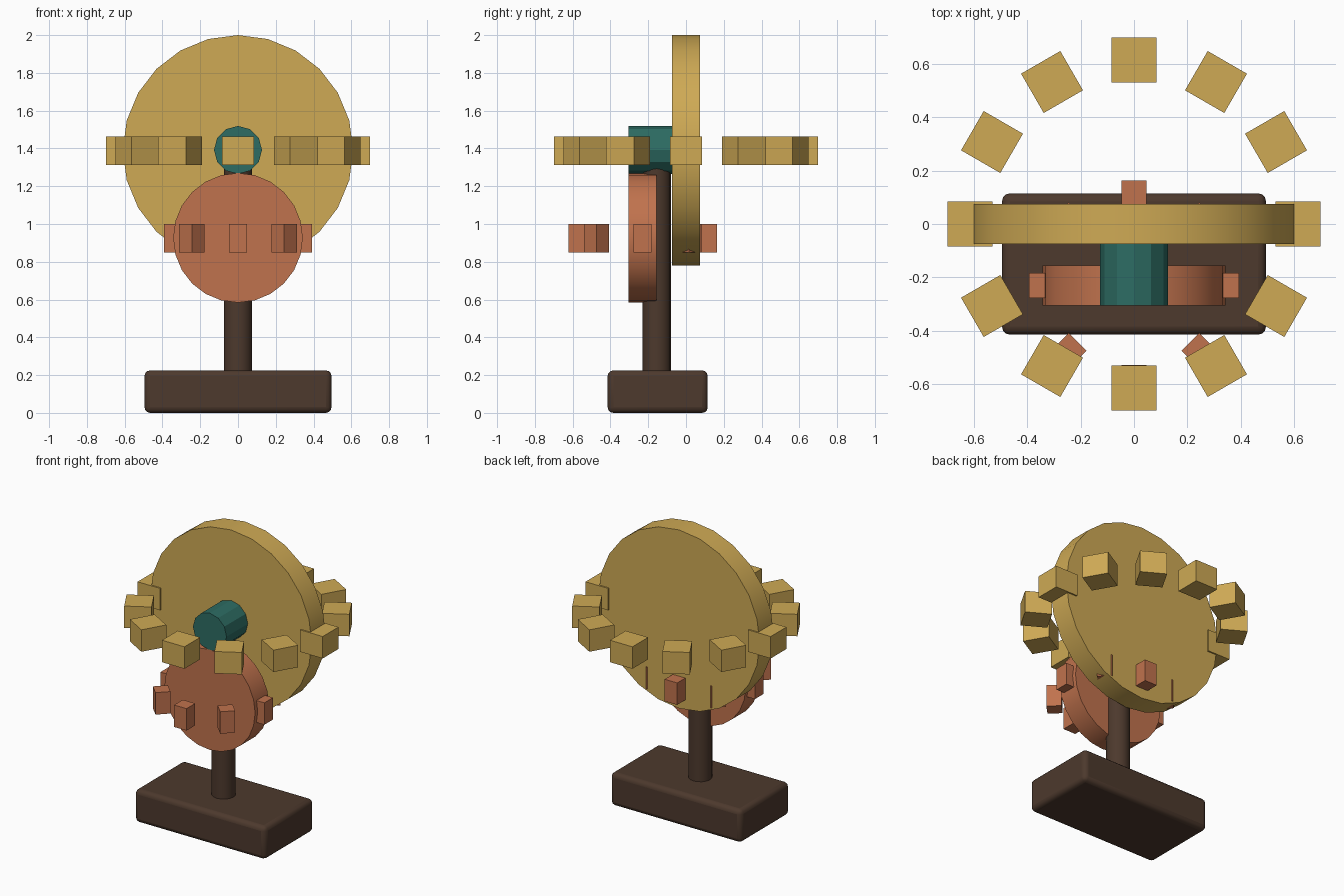
import bpy
import math
from mathutils import Matrix

cube = bpy.data.objects.get("Cube")
if cube:
    bpy.data.objects.remove(cube, do_unlink=True)


def material(name, rgb):
    mat = bpy.data.materials.new(name)
    mat.use_nodes = True
    mat.diffuse_color = (*rgb, 1)
    mat.node_tree.nodes["Principled BSDF"].inputs["Base Color"].default_value = (*rgb, 1)
    return mat


brass = material("brass", (0.62, 0.40, 0.09))
copper = material("copper", (0.53, 0.17, 0.075))
teal = material("teal", (0.026, 0.15, 0.125))
wood = material("dark wood", (0.074, 0.041, 0.026))


def finish(name, mat):
    obj = bpy.context.object
    obj.name = name
    obj.data.materials.append(mat)
    return obj


def box(name, center, size, mat, turn=0):
    bpy.ops.mesh.primitive_cube_add(size=1, location=center, rotation=(0, 0, turn))
    obj = finish(name, mat)
    obj.data.transform(Matrix.Diagonal((*size, 1)))
    return obj


def cylinder(name, center, radius, depth, sides, mat, upright=False):
    tilt = 0 if upright else math.pi / 2
    bpy.ops.mesh.primitive_cylinder_add(vertices=sides, radius=radius, depth=depth,
                                        location=center, rotation=(tilt, 0, 0))
    obj = finish(name, mat)
    bpy.ops.object.shade_smooth_by_angle(angle=math.radians(28))
    return obj


def tooth_ring(name, center, radius, count, size, mat):
    cx, cy, cz = center
    for i in range(count):
        a = math.tau * i / count
        spot = (cx + radius * math.cos(a), cy + radius * math.sin(a), cz)
        box(f"{name}_{i + 1}", spot, size, mat, a)


# Stand: rounded base block and post
base = box("base", (0, -0.15, 0.1125), (0.99, 0.53, 0.225), wood)
bevel = base.modifiers.new("rounded edges", 'BEVEL')
bevel.width = 0.03
bevel.segments = 3
bpy.ops.object.shade_smooth_by_angle(angle=math.radians(35))
cylinder("post", (0, -0.155, 0.75), 0.075, 1.1, 16, wood, upright=True)

# Large wheel with its horizontal ring of teeth
cylinder("large_wheel", (0, 0, 1.39), 0.61, 0.15, 24, brass)
tooth_ring("large_tooth", (0, 0, 1.387), 0.615, 12, (0.17, 0.17, 0.15), brass)

# Small wheel with its horizontal ring of teeth
cylinder("small_wheel", (0, -0.23, 0.927), 0.343, 0.15, 24, copper)
tooth_ring("small_tooth", (0, -0.23, 0.925), 0.346, 8, (0.094, 0.094, 0.15), copper)

# Axle hub joining the large wheel to the post
cylinder("axle_hub", (0, -0.1525, 1.392), 0.127, 0.305, 12, teal)
